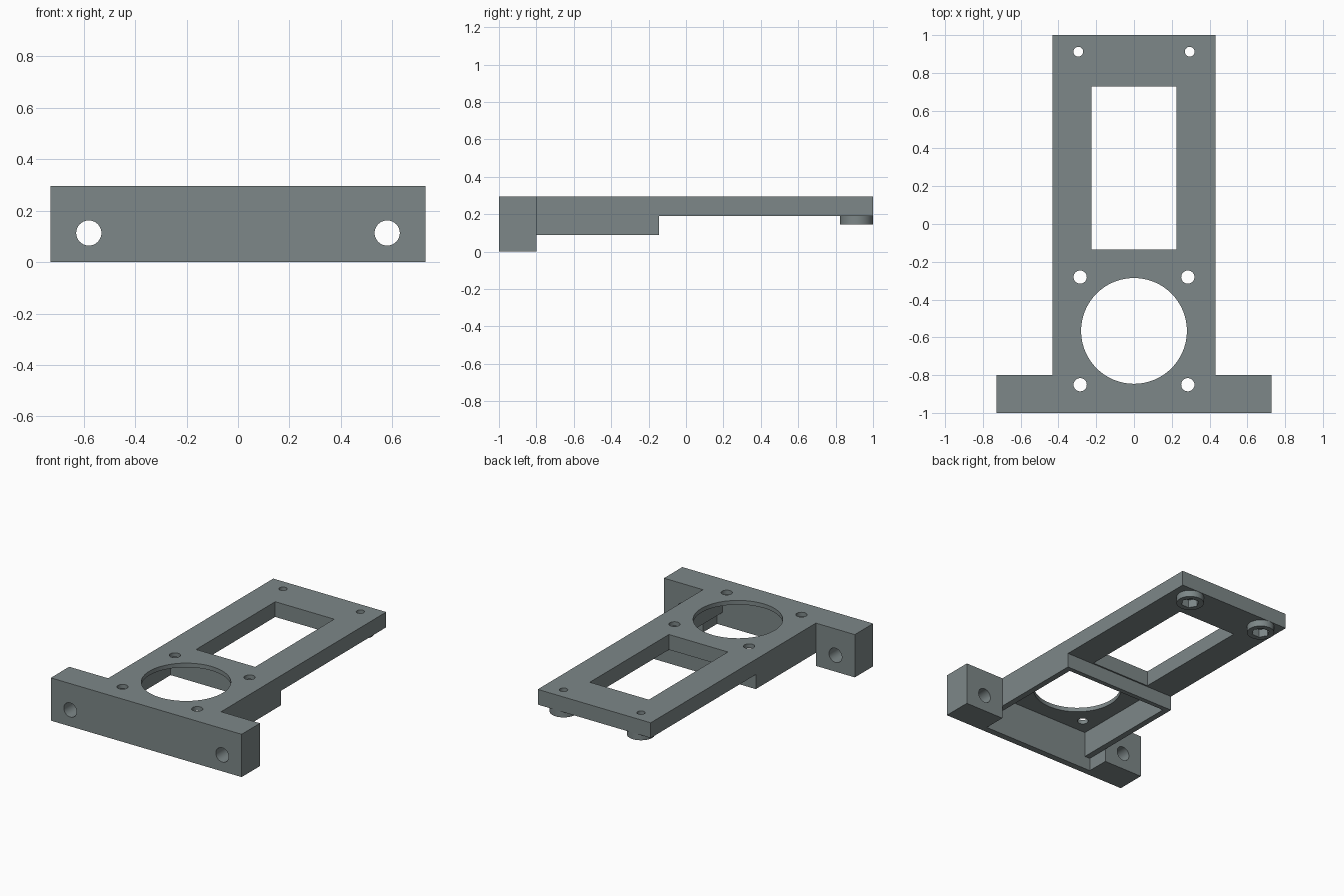
import bpy
import math

if "Cube" in bpy.data.objects:
    bpy.data.objects.remove(bpy.data.objects["Cube"])

grey = bpy.data.materials.new("slate_grey")
grey.diffuse_color = (0.205, 0.243, 0.246, 1.0)
grey.use_nodes = True
grey.node_tree.nodes["Principled BSDF"].inputs["Base Color"].default_value = grey.diffuse_color

TOP = 0.295          # upper surface of the whole bracket
MOTOR_Y = -0.566     # centre of the motor opening


def box(name, x, y, z):
    """Box from (min, max) ranges."""
    bpy.ops.mesh.primitive_cube_add(size=1, location=[sum(r) / 2 for r in (x, y, z)])
    ob = bpy.context.object
    ob.name = name
    ob.scale = [r[1] - r[0] for r in (x, y, z)]
    bpy.ops.object.transform_apply(location=True, rotation=True, scale=True)
    return ob


def rod(name, centre, radius, length, sides=48, along_y=False):
    """Round or hexagonal rod, upright or along y."""
    # the first corner sits on +y, so a quarter turn puts it on +x
    rot = (math.pi / 2, 0, 0) if along_y else (0, 0, math.pi / 2)
    bpy.ops.mesh.primitive_cylinder_add(vertices=sides, radius=radius, depth=length,
                                        location=centre, rotation=rot)
    ob = bpy.context.object
    ob.name = name
    bpy.ops.object.transform_apply(location=True, rotation=True, scale=True)
    return ob


def combine(target, other, operation):
    """Apply a boolean and discard the second object."""
    mod = target.modifiers.new(operation.lower(), 'BOOLEAN')
    mod.operation = operation
    mod.solver = 'EXACT'
    mod.object = other
    bpy.ops.object.select_all(action='DESELECT')
    target.select_set(True)
    bpy.context.view_layer.objects.active = target
    bpy.ops.object.modifier_apply(modifier=mod.name)
    bpy.data.objects.remove(other, do_unlink=True)


# Long plate, motor housing and front mounting bar
bracket = box("motor_bracket", (-0.431, 0.431), (-0.9, 1.0), (0.19, TOP))
combine(bracket, box("motor_housing", (-0.431, 0.431), (-0.9, -0.145), (0.09, TOP)), 'UNION')
combine(bracket, box("mounting_bar", (-0.728, 0.728), (-1.0, -0.8), (0.0, TOP)), 'UNION')

# Nut bosses under the far end
for s in (-1, 1):
    combine(bracket, rod("nut_boss", (s * 0.295, 0.912, 0.195), 0.0875, 0.10), 'UNION')

# Motor pocket from below, with its wider relief through the bar
combine(bracket, box("pocket", (-0.39, 0.39), (-0.955, -0.177), (-0.1, 0.266)), 'DIFFERENCE')
combine(bracket, box("relief", (-0.431, 0.431), (-0.955, -0.7), (-0.1, 0.09)), 'DIFFERENCE')

# Round motor opening and rectangular slot
combine(bracket, rod("opening", (0, MOTOR_Y, 0.3), 0.28, 0.3, 96), 'DIFFERENCE')
combine(bracket, box("slot", (-0.225, 0.225), (-0.135, 0.727), (0.0, 0.5)), 'DIFFERENCE')

for s in (-1, 1):
    # Motor screw holes
    for t in (-1, 1):
        combine(bracket, rod("motor_hole", (s * 0.285, MOTOR_Y + t * 0.285, 0.3),
                             0.035, 0.3, 32), 'DIFFERENCE')
    # Far end screw holes with hexagonal nut recesses
    combine(bracket, rod("end_hole", (s * 0.295, 0.912, 0.25), 0.026, 0.5, 32), 'DIFFERENCE')
    combine(bracket, rod("nut_recess", (s * 0.295, 0.912, 0.15), 0.058, 0.10, 6), 'DIFFERENCE')
    # Mounting holes through the bar
    combine(bracket, rod("bar_hole", (s * 0.58, -0.9, 0.113), 0.049, 0.4, 40, True), 'DIFFERENCE')

# Finish
bracket.data.materials.clear()
bracket.data.materials.append(grey)
for p in bracket.data.polygons:
    p.material_index = 0
bpy.ops.object.select_all(action='DESELECT')
bracket.select_set(True)
bpy.context.view_layer.objects.active = bracket
bpy.ops.object.shade_smooth_by_angle(angle=math.radians(30))
